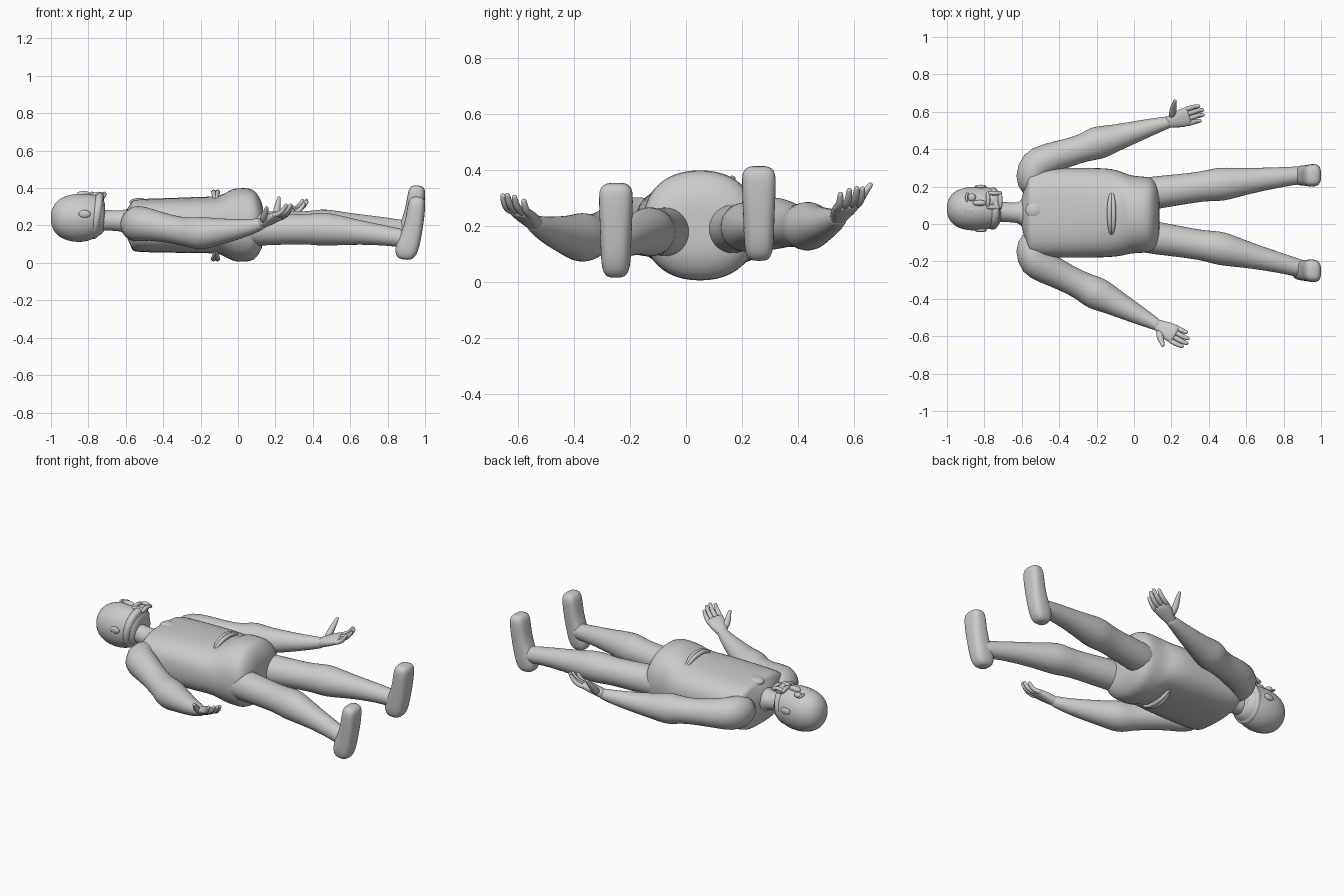
import bpy, bmesh, math
from mathutils import Vector as V

SIDES = 24


def loft(name, sections, levels=1):
    """Skin through sections (centre, half-axis u, half-axis v, superellipse exponent)."""
    bm = bmesh.new()
    rings = []
    for c, u, v, e in sections:
        ring = []
        for i in range(SIDES):
            a = 2 * math.pi * i / SIDES
            ca, sa = math.cos(a), math.sin(a)
            pu = math.copysign(abs(ca) ** (2 / e), ca)
            pv = math.copysign(abs(sa) ** (2 / e), sa)
            ring.append(bm.verts.new(V(c) + V(u) * pu + V(v) * pv))
        rings.append(ring)
    for a, b in zip(rings, rings[1:]):
        for i in range(SIDES):
            j = (i + 1) % SIDES
            bm.faces.new((a[i], a[j], b[j], b[i]))
    for k, ring in ((0, rings[0]), (-1, rings[-1])):
        tip = bm.verts.new(V(sections[k][0]))
        for i in range(SIDES):
            bm.faces.new((ring[i], ring[(i + 1) % SIDES], tip))
    bmesh.ops.recalc_face_normals(bm, faces=bm.faces)
    for f in bm.faces:
        f.smooth = True
    me = bpy.data.meshes.new(name)
    bm.to_mesh(me)
    bm.free()
    ob = bpy.data.objects.new(name, me)
    bpy.context.collection.objects.link(ob)
    if levels:
        ob.modifiers.new("smooth", "SUBSURF").levels = levels
        ob.modifiers["smooth"].render_levels = levels
    return ob


def along_x(name, rows):
    """Rows of x, centre y, centre z, half y, half z, exponent."""
    return loft(name, [((x, y, z), (0, ry, 0), (0, 0, rz), e) for x, y, z, ry, rz, e in rows])


def limb(name, pts, flat=1.0, levels=1):
    """Round tube through (x, y, z, radius) points, rounded at its far end."""
    p = [V(q[:3]) for q in pts]
    secs = []
    for i, q in enumerate(pts):
        d = (p[min(i + 1, len(p) - 1)] - p[max(i - 1, 0)]).normalized()
        u = d.cross(V((0, 0, 1))).normalized()
        v = u.cross(d)
        secs.append((p[i], u * q[3], v * q[3] * flat, 2))
    r = pts[-1][3]
    for s, k in ((0.5, 0.85), (0.85, 0.5)):
        secs.append((p[-1] + d * r * s, u * r * k, v * r * k * flat, 2))
    return loft(name, secs, levels)


def ball(name, loc, size, rot=(0, 0, 0)):
    bpy.ops.mesh.primitive_uv_sphere_add(segments=24, ring_count=14, location=loc, rotation=rot)
    ob = bpy.context.object
    ob.name = name
    ob.scale = size
    bpy.ops.object.shade_smooth()
    return ob


# torso, waist and pelvis
along_x("torso", [
    (-.605, .06, .215, .07, .06, 2), (-.575, .06, .205, .17, .11, 2.4), (-.565, .06, .20, .225, .135, 2.8),
    (-.55, .06, .20, .24, .143, 2.9), (-.40, .06, .20, .242, .146, 2.9), (-.20, .06, .203, .242, .152, 2.7),
    (-.12, .06, .203, .238, .152, 2.5), (-.07, .055, .203, .228, .168, 2.3), (-.035, .052, .203, .215, .193, 2.2),
    (0, .05, .203, .208, .199, 2.2), (.07, .05, .203, .205, .199, 2.3), (.10, .05, .203, .195, .175, 2.3),
    (.13, .05, .20, .165, .125, 2.3), (.137, .05, .20, .10, .07, 2)])
# chest hollow ridge and the raised fins at the waist
ball("collar_knob", (-.53, .075, .325), (.05, .045, .022))
for z, nm in ((.345, "front"), (.055, "back")):
    s = 1 if nm == "front" else -1
    for dx in (-.012, .012):
        limb(nm + "_waist_fin", [(-.12 + dx * k, y, z + s * h, r) for y, h, r, k in (
            (-.06, -.01, .006, .2), (-.02, .025, .012, .8), (.055, .038, .014, 1),
            (.13, .025, .012, .8), (.17, -.01, .006, .2))])

# neck and head
along_x("neck", [
    (-.76, .07, .23, .058, .06, 2), (-.70, .065, .228, .054, .056, 2), (-.64, .06, .225, .052, .054, 2),
    (-.61, .06, .222, .058, .06, 2), (-.58, .06, .21, .10, .085, 2), (-.55, .06, .205, .13, .1, 2)])
along_x("head", [
    (-1.0, .082, .24, .025, .028, 2), (-.99, .082, .24, .058, .062, 2), (-.965, .082, .24, .09, .097, 2),
    (-.92, .082, .24, .112, .121, 2), (-.86, .082, .24, .12, .132, 2), (-.80, .083, .242, .116, .128, 2),
    (-.755, .085, .25, .108, .112, 2.1), (-.725, .086, .255, .098, .10, 2.1),
    (-.71, .086, .25, .07, .075, 2)])
# jaw line hoop
loft("jaw_band", [((x, .083, .252), (0, a, 0), (.016, 0, b), 2) for x, a, b in (
    (-.778, .10, .11), (-.77, .112, .122), (-.752, .116, .127), (-.738, .11, .12), (-.73, .095, .10))])
# face: eyes, nose, mouth frame, ears
for y in (.075, .142):
    ball("eye", (-.867, y, .353), (.022, .022, .016))
    limb("brow", [(-.89, y - .025, .352, .006), (-.9, y, .36, .008), (-.89, y + .022, .35, .006)])
ball("nose", (-.825, .112, .365), (.038, .016, .02))
corners = [(-.78, .09), (-.78, .165), (-.715, .165), (-.715, .09)]
for a, b in zip(corners, corners[1:] + corners[:1]):
    limb("mouth_edge", [(*a, .36, .011), ((a[0] + b[0]) / 2, (a[1] + b[1]) / 2, .374, .012), (*b, .36, .011)])
ball("mouth", (-.748, .128, .348), (.035, .04, .022))
for y in (-.034, .2):
    ball("ear", (-.82, y, .262), (.032, .01, .02))

# arms
arms = {
    "left": [(-.52, .18, .20, .085), (-.55, .26, .21, .095), (-.53, .315, .21, .096), (-.46, .35, .21, .085),
             (-.34, .385, .20, .074), (-.26, .41, .20, .076), (-.215, .428, .20, .088), (-.17, .44, .20, .088),
             (-.11, .457, .20, .074), (.03, .50, .21, .055), (.13, .53, .222, .04), (.18, .543, .23, .033)],
    "right": [(-.52, -.07, .20, .085), (-.55, -.15, .21, .095), (-.53, -.203, .21, .096), (-.47, -.235, .205, .085),
              (-.36, -.29, .18, .074), (-.27, -.335, .165, .076), (-.225, -.36, .16, .088), (-.18, -.38, .16, .088),
              (-.12, -.41, .165, .074), (0, -.475, .18, .055), (.08, -.515, .195, .04), (.12, -.538, .208, .033)],
}
hands = {"left": ((.18, .543, .23), (.385, .605, .315), (.22, .665, .355), 1),
         "right": ((.12, -.538, .208), (.30, -.637, .29), (.155, -.655, .30), -1)}
for side, pts in arms.items():
    limb(side + "_arm", pts)
    # hand: palm, four curled fingers, spread thumb
    w, tip, thumb, s = hands[side]
    w, tip, thumb = V(w), V(tip), V(thumb)
    d = (tip - w).normalized()
    n = V((-d.y, d.x, .15 * s)).normalized() * s
    up = d.cross(n).normalized()
    if up.z < 0:
        up = -up
    L = (tip - w).length
    loft(side + "_palm", [(w + d * L * t, n * a, up * b, 2.3) for t, a, b in (
        (-.06, .028, .026), (.1, .034, .027), (.3, .048, .025), (.5, .052, .022), (.58, .046, .016))])
    for k in range(4):
        o = n * (.039 - .026 * k)
        f = (.93, 1, .97, .85)[k]
        limb(side + "_finger", [(*(w + o + d * L * t * f + up * h), r) for t, h, r in (
            (.5, 0, .014), (.7, -.006, .0135), (.85, .004, .0125), (.96, .022, .010))])
    base = w + d * L * .15 + n * .02
    limb(side + "_thumb", [(*base, .02), (*(base.lerp(thumb, .35) + n * .01), .019),
                           (*base.lerp(thumb, .7), .014), (*base.lerp(thumb, .93), .009)])

# legs: hip, thigh, knee, shin, ankle
legs = {
    "left": [(.02, .155, .19, .09), (.12, .168, .19, .088), (.25, .185, .192, .083), (.36, .20, .195, .08),
             (.42, .208, .197, .087), (.47, .213, .198, .09), (.53, .22, .196, .082), (.66, .236, .195, .064),
             (.80, .252, .19, .053), (.88, .26, .18, .048), (.92, .262, .18, .046)],
    "right": [(.02, -.06, .18, .09), (.12, -.075, .18, .088), (.25, -.095, .18, .083), (.36, -.113, .18, .08),
              (.42, -.122, .18, .087), (.47, -.132, .18, .09), (.53, -.147, .175, .082), (.66, -.178, .162, .064),
              (.80, -.213, .145, .053), (.88, -.235, .13, .048), (.92, -.245, .125, .046)],
}
feet = {"left": (.26, .078), "right": (-.25, .018)}
for side, pts in legs.items():
    limb(side + "_leg", pts)
    # foot: toes up, sole facing away from the body
    y, z0 = feet[side]
    yaw = .04 if side == "left" else -.06
    loft(side + "_foot", [((x, y, z0 + h), (0, ry, 0), (rx, rx * yaw, -.1 * rx), 2.8) for h, x, rx, ry in (
        (0, .892, .022, .025), (.008, .893, .042, .038), (.03, .897, .058, .05), (.08, .908, .064, .054),
        (.13, .925, .056, .055), (.20, .943, .05, .058), (.27, .952, .048, .061), (.31, .957, .045, .06),
        (.33, .96, .034, .048), (.336, .96, .015, .025))])
